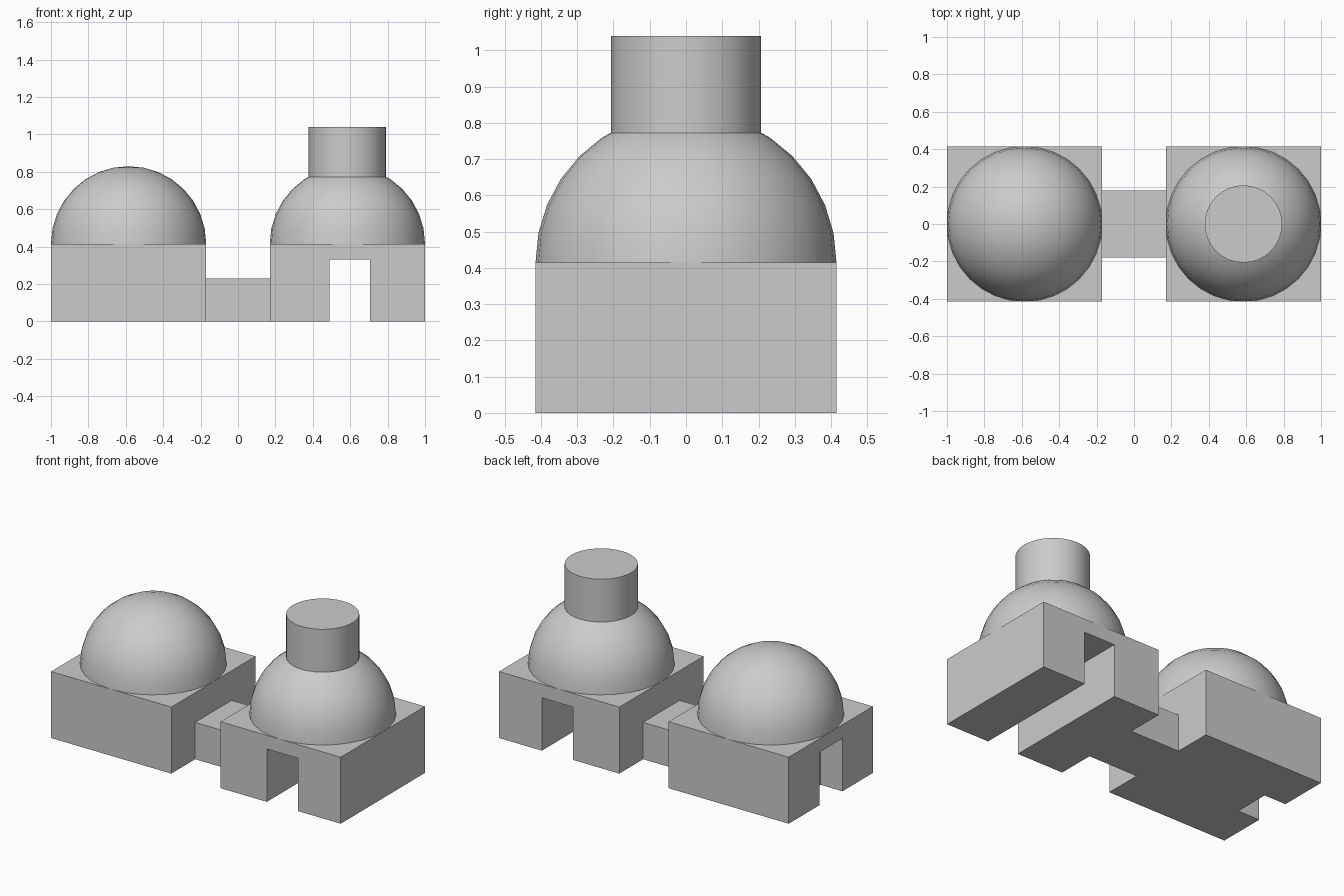
import bpy
import bmesh
from mathutils import Vector

if "Cube" in bpy.data.objects:
    bpy.data.objects.remove(bpy.data.objects["Cube"], do_unlink=True)

grey = bpy.data.materials.new("light_grey")
grey.use_nodes = True
colour = (0.6, 0.6, 0.6, 1)
grey.diffuse_color = colour
grey.node_tree.nodes["Principled BSDF"].inputs["Base Color"].default_value = colour

R = 0.415        # dome radius and half the block width
CX = 1 - R       # distance of each block from the middle


def finish(name, bm, smooth=False):
    mesh = bpy.data.meshes.new(name)
    bm.to_mesh(mesh)
    bm.free()
    mesh.materials.append(grey)
    obj = bpy.data.objects.new(name, mesh)
    bpy.context.collection.objects.link(obj)
    if smooth:
        bpy.ops.object.select_all(action="DESELECT")
        obj.select_set(True)
        bpy.context.view_layer.objects.active = obj
        bpy.ops.object.shade_smooth_by_angle()
    return obj


def box(name, low, high):
    low, high = Vector(low), Vector(high)
    bm = bmesh.new()
    bmesh.ops.create_cube(bm, size=1)
    bmesh.ops.scale(bm, vec=high - low, verts=bm.verts)
    bmesh.ops.translate(bm, vec=(low + high) / 2, verts=bm.verts)
    return finish(name, bm)


def cut(obj, cutter):
    mod = obj.modifiers.new("slot", "BOOLEAN")
    mod.operation = "DIFFERENCE"
    mod.solver = "EXACT"
    mod.object = cutter
    cutter.hide_render = True
    bpy.context.view_layer.objects.active = obj
    bpy.ops.object.modifier_apply(modifier=mod.name)
    bpy.data.objects.remove(cutter, do_unlink=True)


def dome(name, x):
    bm = bmesh.new()
    bmesh.ops.create_uvsphere(bm, u_segments=32, v_segments=16, radius=R)
    bmesh.ops.bisect_plane(bm, geom=bm.verts[:] + bm.edges[:] + bm.faces[:],
                           plane_co=(0, 0, 0), plane_no=(0, 0, 1), clear_inner=True)
    bmesh.ops.translate(bm, vec=(x, 0, R), verts=bm.verts)
    return finish(name, bm, True)


# Square bases, each with a slot cut up from the ground
left_base = box("left_base", (CX - R, -R, 0), (CX + R, R, R))
cut(left_base, box("through_slot_cutter", (0.49, -1, -0.1), (0.705, 1, 0.33)))
right_base = box("right_base", (-CX - R, -R, 0), (-CX + R, R, R))
cut(right_base, box("doorway_cutter", (-1.1, -0.115, -0.1), (-0.85, 0.11, 0.33)))

# Low passage joining the bases
box("passage", (R - CX, -0.18, 0), (CX - R, 0.18, 0.23))

# Domes
dome("left_dome", CX)
dome("right_dome", -CX)

# Round chimney on the left dome
bm = bmesh.new()
bmesh.ops.create_cone(bm, cap_ends=True, segments=32, radius1=0.207, radius2=0.207, depth=0.44)
bmesh.ops.translate(bm, vec=(CX, 0, 0.82), verts=bm.verts)
finish("chimney", bm, True)
